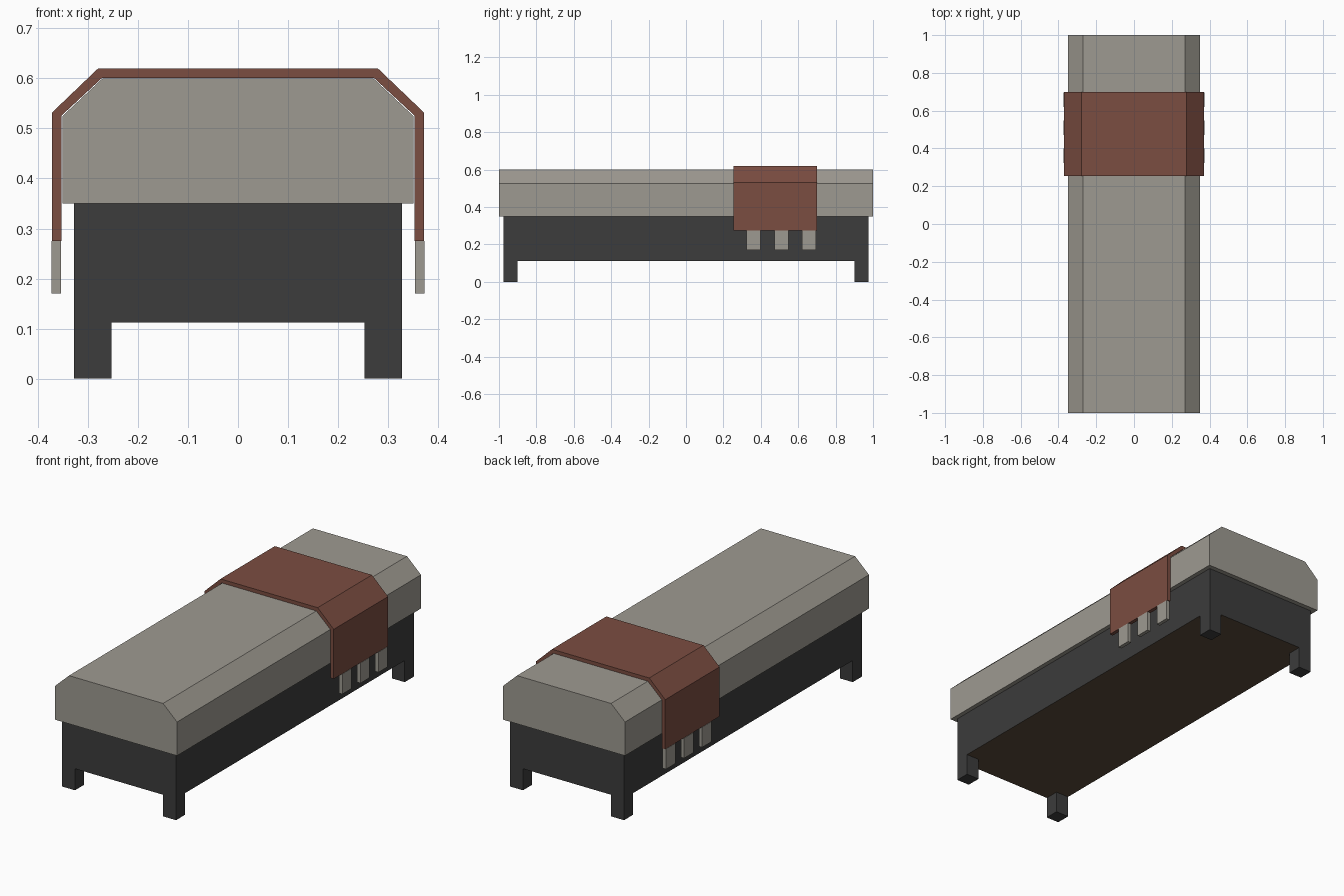
import bpy

if "Cube" in bpy.data.objects:
    bpy.data.objects.remove(bpy.data.objects["Cube"])


def material(name, rgb):
    # sRGB 0-255 to linear
    lin = [((c / 255 + 0.055) / 1.055) ** 2.4 for c in rgb]
    m = bpy.data.materials.new(name)
    m.diffuse_color = (*lin, 1)
    m.use_nodes = True
    m.node_tree.nodes["Principled BSDF"].inputs["Base Color"].default_value = m.diffuse_color
    return m


STONE = material("warm grey", (158, 154, 145))
RUST = material("rust red", (123, 77, 65))
DARK = material("charcoal", (60, 60, 60))
WOOD = material("dark brown", (90, 74, 58))


def make(name, verts, faces, mat):
    me = bpy.data.meshes.new(name)
    me.from_pydata(verts, [], faces)
    me.materials.append(mat)
    ob = bpy.data.objects.new(name, me)
    bpy.context.collection.objects.link(ob)
    return ob


def extrude_y(name, profile, y0, y1, mat):
    """Extrude a counter-clockwise (x, z) outline, seen from the front, along y."""
    n = len(profile)
    verts = [(x, y, z) for y in (y0, y1) for x, z in profile]
    faces = [list(range(n)), list(range(2 * n - 1, n - 1, -1))]
    faces += [(i, i + n, (i + 1) % n + n, (i + 1) % n) for i in range(n)]
    return make(name, verts, faces, mat)


def box(name, x0, x1, y0, y1, z0, z1, mat):
    return extrude_y(name, [(x0, z0), (x1, z0), (x1, z1), (x0, z1)], y0, y1, mat)


def mirrored(half):
    return half + [(-x, z) for x, z in reversed(half)]


# Bed frame with a brown underside
frame = box("bed_frame", -0.327, 0.327, -0.975, 0.975, 0.112, 0.352, DARK)
frame.data.materials.append(WOOD)
for p in frame.data.polygons:
    if p.normal.z < -0.9:
        p.material_index = 1

# Four corner legs
for sx in (-1, 1):
    for sy in (-1, 1):
        xs = sorted((sx * 0.253, sx * 0.327))
        ys = sorted((sy * 0.9, sy * 0.975))
        box("leg", *xs, *ys, 0, 0.112, DARK)

# Mattress with chamfered upper edges
extrude_y("mattress", mirrored([(0.35, 0.35), (0.35, 0.525), (0.27, 0.6)]),
          -1, 1, STONE)

# Blanket draped over the mattress
outer = [(0.371, 0.275), (0.371, 0.532), (0.279, 0.62)]
inner = [(0.352, 0.275), (0.352, 0.526), (0.271, 0.601)]
outline = mirrored(outer) + [(-x, z) for x, z in inner] + inner[::-1]
blanket = extrude_y("blanket", outline, 0.255, 0.7, RUST)

# Fringe strips hanging from both blanket edges
for sx in (-1, 1):
    for y in (0.324, 0.472, 0.62):
        xs = sorted((sx * 0.353, sx * 0.3725))
        box("fringe", *xs, y, y + 0.075, 0.17, 0.275, STONE)
